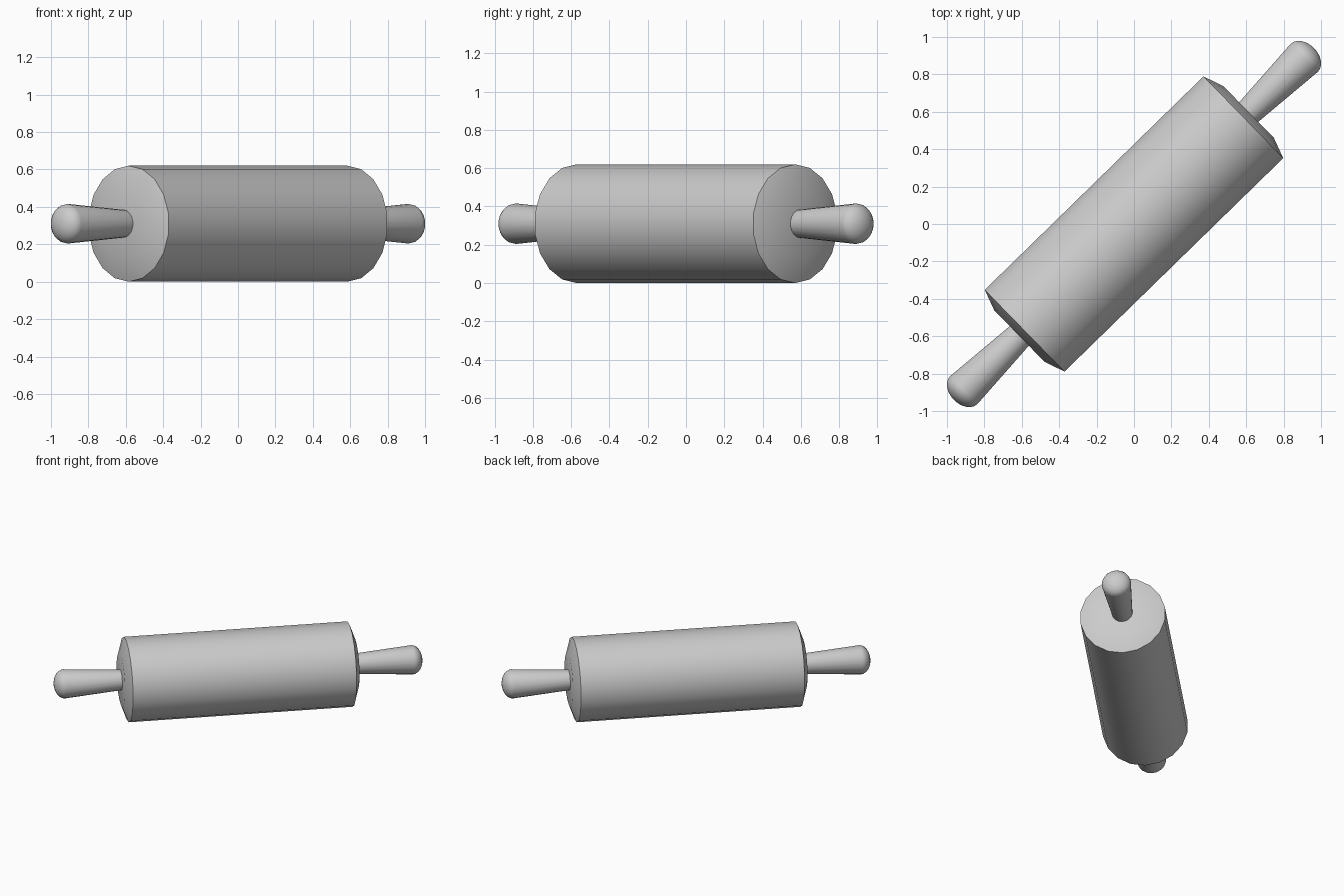
import bpy, bmesh, math
from mathutils import Matrix

if "Cube" in bpy.data.objects:
    bpy.data.objects.remove(bpy.data.objects["Cube"])

AXIS_Z = 0.31
YAW = math.radians(44.3)


def lathe(name, profile, sides, flip=False):
    """Spin (axial, radius) points around local X, then place on the diagonal."""
    bm = bmesh.new()
    rings = []
    for x, r in profile:
        if r == 0:
            rings.append([bm.verts.new((x, 0, 0))])
        else:
            rings.append([bm.verts.new((x, r * math.sin(2 * math.pi * i / sides),
                                        r * math.cos(2 * math.pi * i / sides)))
                          for i in range(sides)])
    for a, b in zip(rings, rings[1:]):
        for i in range(sides):
            j = (i + 1) % sides
            quad = [a[i % len(a)], a[j % len(a)], b[j % len(b)], b[i % len(b)]]
            bm.faces.new(list(dict.fromkeys(quad)))
    turn = YAW + (math.pi if flip else 0)
    bm.transform(Matrix.Translation((0, 0, AXIS_Z)) @ Matrix.Rotation(turn, 4, 'Z'))
    bmesh.ops.recalc_face_normals(bm, faces=bm.faces)
    mesh = bpy.data.meshes.new(name)
    bm.to_mesh(mesh)
    bm.free()
    obj = bpy.data.objects.new(name, mesh)
    bpy.context.collection.objects.link(obj)
    bpy.ops.object.select_all(action='DESELECT')
    obj.select_set(True)
    bpy.context.view_layer.objects.active = obj
    bpy.ops.object.shade_smooth_by_angle(angle=math.radians(30))
    return obj


# Roller: 18-sided barrel with shallow chamfered ends
half = [(0.817, 0.31), (0.857, 0.195), (0.857, 0)]
lathe("roller", [(-x, r) for x, r in reversed(half)] + half, 18)

# Handles: flared grip with a rounded cap
R, START, CAP = 0.106, 1.272, 0.074
grip = [(0.84, 0), (0.84, 0.073)]
for k in range(6):
    t = math.pi / 2 * k / 6
    grip.append((START + CAP * math.sin(t), R * math.cos(t)))
grip.append((START + CAP, 0))
lathe("right_handle", grip, 18)
lathe("left_handle", grip, 18, flip=True)
